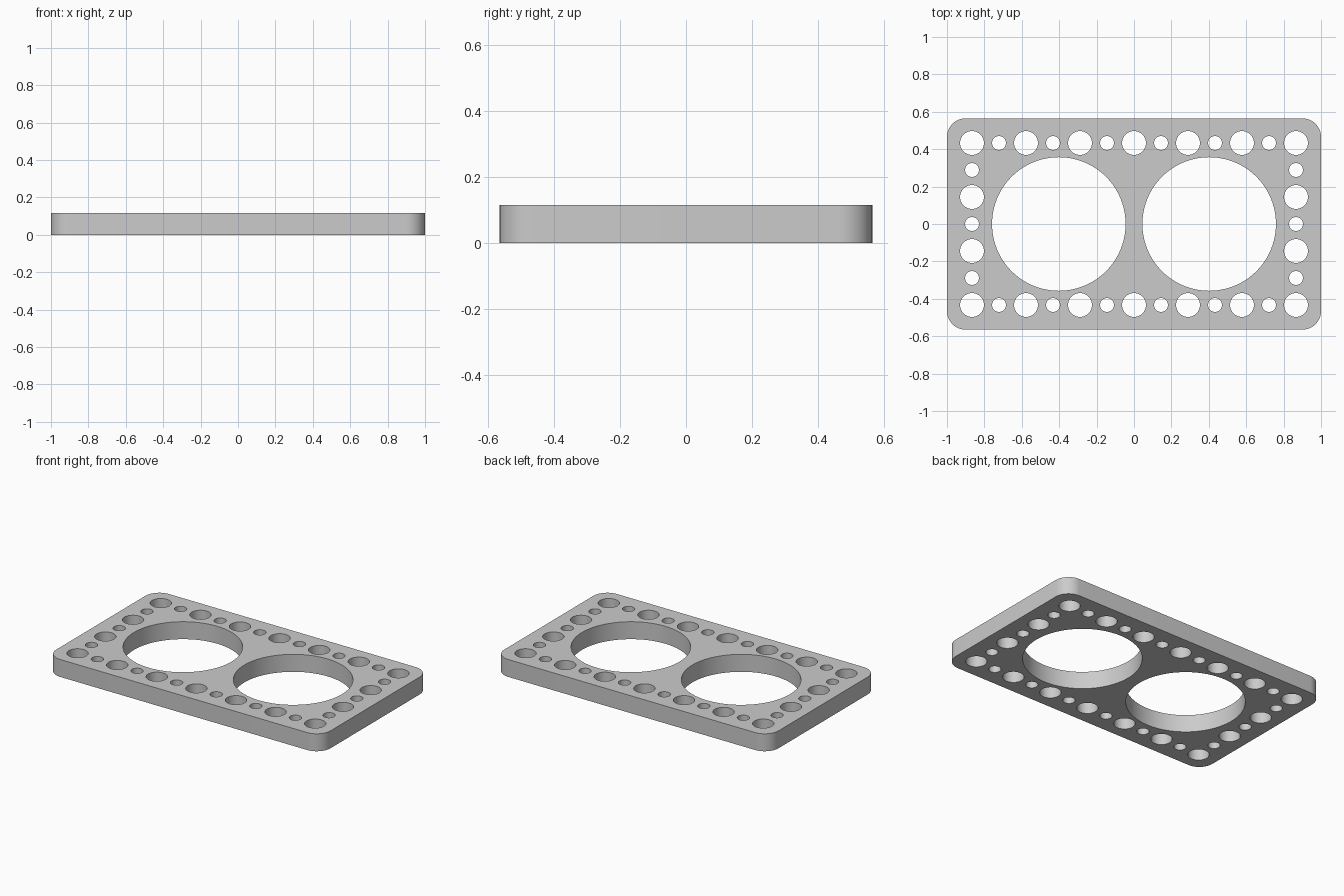
import bpy, bmesh
from math import sin, cos, pi, radians
from mathutils import Vector

cube = bpy.data.objects.get("Cube")
if cube:
    bpy.data.objects.remove(cube, do_unlink=True)

HALF_X, HALF_Y, HEIGHT, CORNER = 1.0, 0.565, 0.115, 0.1
PITCH = 0.2887                      # spacing of the large rim holes
BIG_R, SMALL_R, WINDOW_R = 0.064, 0.037, 0.357

grey = bpy.data.materials.new("plain grey")
grey.use_nodes = True
colour = (0.6, 0.6, 0.6, 1)
grey.diffuse_color = colour
grey.node_tree.nodes["Principled BSDF"].inputs["Base Color"].default_value = colour


def arc(x, y, r, start, sweep, steps):
    return [Vector((x + r * cos(start + sweep * i / steps),
                    y + r * sin(start + sweep * i / steps), 0)) for i in range(steps + 1)]


def add_loop(bm, points):
    verts = [bm.verts.new(p) for p in points]
    for a, b in zip(verts, verts[1:] + verts[:1]):
        bm.edges.new((a, b))


def add_hole(bm, x, y, r, steps):
    add_loop(bm, arc(x, y, r, 0, 2 * pi, steps)[:-1])


bm = bmesh.new()

# Rounded outline
outline = []
for i, (sx, sy) in enumerate([(1, 1), (-1, 1), (-1, -1), (1, -1)]):
    outline += arc(sx * (HALF_X - CORNER), sy * (HALF_Y - CORNER), CORNER, i * pi / 2, pi / 2, 12)
add_loop(bm, outline)

# Two large windows
for side in (-1, 1):
    add_hole(bm, side * 0.402, 0, WINDOW_R, 96)

# Alternating large and small holes around the rim
for i in range(-6, 7):
    for side in (-1, 1):
        add_hole(bm, i * PITCH / 2, side * 1.5 * PITCH, SMALL_R if i % 2 else BIG_R, 40)
for i in range(-2, 3):
    for side in (-1, 1):
        add_hole(bm, side * 3 * PITCH, i * PITCH / 2, BIG_R if i % 2 else SMALL_R, 40)

# Fill the face and raise it into a plate
bmesh.ops.triangle_fill(bm, use_beauty=True, edges=bm.edges[:], normal=(0, 0, 1))
raised = bmesh.ops.extrude_face_region(bm, geom=bm.faces[:], use_keep_orig=True)
bmesh.ops.translate(bm, vec=(0, 0, HEIGHT),
                    verts=[g for g in raised["geom"] if isinstance(g, bmesh.types.BMVert)])
bmesh.ops.recalc_face_normals(bm, faces=bm.faces[:])

mesh = bpy.data.meshes.new("perforated_plate")
bm.to_mesh(mesh)
bm.free()
mesh.materials.append(grey)
plate = bpy.data.objects.new("perforated_plate", mesh)
bpy.context.collection.objects.link(plate)
bpy.ops.object.select_all(action='DESELECT')
plate.select_set(True)
bpy.context.view_layer.objects.active = plate
bpy.ops.object.shade_smooth_by_angle(angle=radians(30))
